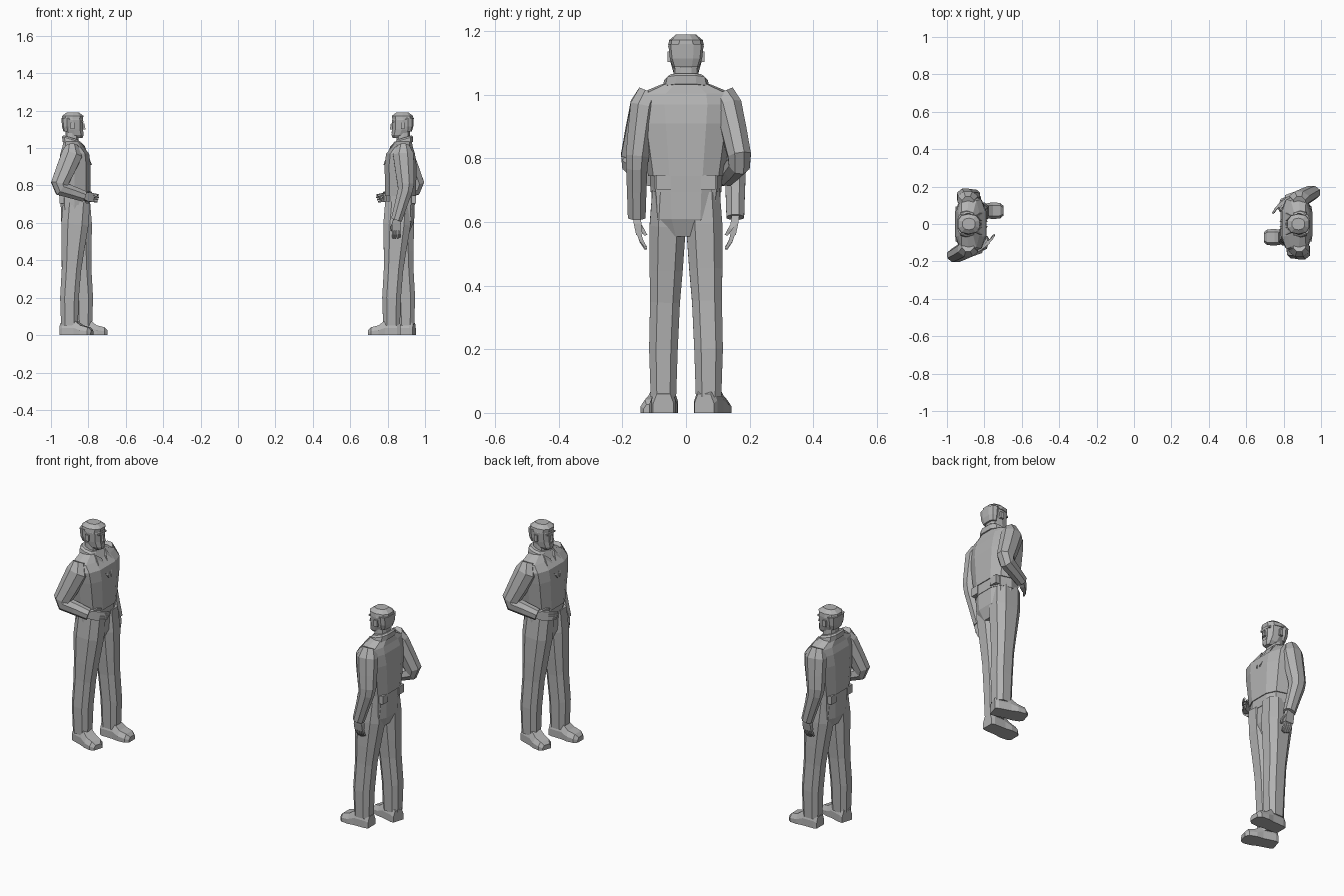
import bpy, bmesh, math
from mathutils import Vector, Matrix

cube = bpy.data.objects.get("Cube")
if cube:
    bpy.data.objects.remove(cube, do_unlink=True)

shade = (.45, .45, .45, 1)
grey = bpy.data.materials.new("plain grey")
grey.use_nodes = True
grey.diffuse_color = shade
grey.node_tree.nodes["Principled BSDF"].inputs["Base Color"].default_value = shade
parts = []
forward, sideways, up = Matrix.Identity(3)
SQUARE = ((-1, -1), (1, -1), (1, 1), (-1, 1))


def skin(name, rings):
    """Bridge closed rings of points into a flat-shaded, capped solid."""
    bm = bmesh.new()
    loops = [[bm.verts.new(point) for point in ring] for ring in rings]
    for lower, upper in zip(loops, loops[1:]):
        for i in range(len(lower)):
            bm.faces.new((lower[i - 1], lower[i], upper[i], upper[i - 1]))
    bm.faces.new(loops[0])
    bm.faces.new(loops[-1])
    bmesh.ops.recalc_face_normals(bm, faces=bm.faces)
    mesh = bpy.data.meshes.new(name)
    bm.to_mesh(mesh)
    bm.free()
    mesh.materials.append(grey)
    obj = bpy.data.objects.new(name, mesh)
    bpy.context.collection.objects.link(obj)
    parts.append(obj)


def oval(centre, u, v, sides, power):
    """Rounded polygon whose extents reach u and v."""
    def soft(value):
        return math.copysign(abs(value) ** power, value)
    turn = math.pi / sides
    reach = soft(math.cos(turn))
    angles = [turn + 2 * turn * i for i in range(sides)]
    return [centre + (u * soft(math.cos(angle)) + v * soft(math.sin(angle))) / reach
            for angle in angles]


def stack(name, rows, sides=10, power=.7, tilt=0):
    """Level rings, each given as height, forward shift, depth and width."""
    lean = forward + up * tilt
    skin(name, [oval(Vector((shift, 0, height)), lean * depth, sideways * width, sides, power)
                for height, shift, depth, width in rows])


def limb(name, rows, power):
    """Rings square to a path, each given as point, width and depth."""
    path = [row[0] for row in rows]
    rings = []
    for i, (point, width, depth) in enumerate(rows):
        ahead = path[min(i + 1, len(path) - 1)]
        along = (ahead - path[max(i - 1, 0)]).normalized()
        across = (sideways - along * along.dot(sideways)).normalized()
        rings.append(oval(point, across * width, along.cross(across) * depth, 8, power))
    skin(name, rings)


def block(name, centre, size, taper=1):
    centre, half = Vector(centre), Vector(size) / 2
    skin(name, [[centre + Vector((i * half.x * k, j * half.y * k, side * half.z))
                 for i, j in SQUARE] for side, k in ((-1, 1), (1, taper))])


def hand(side, wrist, along, across, curl):
    """Palm, four slightly curled fingers and a thumb."""
    along.normalize()
    across = (across - along * along.dot(across)).normalized()
    curl = (curl - along * along.dot(curl)).normalized()
    flat = along.cross(across)

    def bar(name, spots):
        skin(name, [[point + across * i * width + flat * j * thick for i, j in SQUARE]
                    for point, width, thick in spots])

    knuckle = wrist + along * .055
    bar(side + "_palm", [(wrist - along * .01, .016, .012), (wrist + along * .02, .024, .012),
                         (knuckle, .024, .01)])
    for finger in range(4):
        root = knuckle + across * (.018 - .012 * finger)
        reach = along * (.05 - .004 * abs(finger - 1))
        bar(f"{side}_finger", [(root, .005, .007), (root + reach / 2 + curl * .004, .005, .006),
                               (root + reach + curl * .014, .004, .004)])
    base = wrist + (across + along) * .015
    tip = base + along * .045 + across * .01 + curl * .02
    middle = base.lerp(tip, .5) + across * .006
    bar(side + "_thumb", [(base, .007, .008), (middle, .006, .007), (tip, .004, .005)])


def arm(side, shoulder, elbow, wrist):
    """Sleeve that thins evenly from shoulder to cuff."""
    cap = shoulder + up * .045
    cap.y *= .86
    path = [shoulder, shoulder.lerp(elbow, .5), shoulder.lerp(elbow, .9),
            elbow.lerp(wrist, .1), elbow.lerp(wrist, .5), wrist]
    rows = [(cap, .035, .032)]
    for i, point in enumerate(path):
        thinning = i / len(path)
        rows.append((point, .042 - .017 * thinning, .055 - .031 * thinning))
    limb(side + "_sleeve", rows, 1)


# Jacket, belt and trouser seat
stack("jacket", [(.745, 0, .083, .115), (.91, 0, .085, .14), (.97, 0, .077, .148),
                 (1.005, -.01, .056, .14), (1.035, -.017, .043, .07)])
stack("belt", [(.695, 0, .077, .108), (.755, 0, .079, .11)])
stack("trouser_seat", [(.555, 0, .05, .07), (.61, 0, .073, .1), (.7, 0, .075, .106)])
for s in (-1, 1):
    block("belt_tab", (-.068, s * .07, .725), (.028, .045, .045))

# Collar and lapels
stack("collar", [(1.02, -.02, .046, .072), (1.047, -.02, .047, .066),
                 (1.056, -.02, .04, .055)], tilt=-.3)
for s in (-1, 1):
    front = [Vector((x, s * y, z)) for x, y, z in
             ((.03, .045, 1.035), (.062, .06, .99), (.092, .01, .91), (.054, .018, 1.01))]
    skin("lapel", [front, [point - forward * .03 for point in front]])

# Neck, head and hair
stack("neck", [(1.02, -.015, .036, .04), (1.09, -.015, .035, .038)])
stack("head", [(1.053, .018, .024, .022), (1.07, .004, .044, .038), (1.1, -.007, .051, .046),
               (1.15, -.01, .055, .051), (1.18, -.01, .04, .035)], power=.8)
stack("hair_top", [(1.152, -.013, .056, .054), (1.172, -.01, .057, .051),
                   (1.19, -.01, .033, .03)], power=.8)
stack("hair_back", [(1.088, -.038, .022, .04), (1.115, -.041, .027, .049),
                    (1.16, -.041, .03, .054)])

# Face
block("nose", (.045, 0, 1.115), (.026, .018, .034), taper=.5)
block("brow", (.036, 0, 1.142), (.02, .066, .008))
block("mouth", (.038, 0, 1.085), (.02, .03, .008))
block("chin", (.032, 0, 1.064), (.022, .026, .016))
for s in (-1, 1):
    block("ear", (-.012, s * .052, 1.12), (.02, .012, .034))

# Legs in a short stride, and shoes with the right toe turned out
for side, s, toe_out in (("left", 1, 0), ("right", -1, -.3)):
    rows = []
    for height, width, depth in ((.71, .052, .072), (.59, .057, .073), (.45, .052, .06),
                                 (.35, .047, .052), (.2, .045, .05), (.05, .04, .045)):
        drop = min(1, (.71 - height) / .5)
        ankle = Vector((.01 + s * .038 * drop, s * (.053 + .018 * drop), height))
        rows.append((ankle, width, depth))
    limb(side + "_leg", rows, .75)
    ankle.z = 0
    place = Matrix.Translation(ankle) @ Matrix.Rotation(toe_out, 4, "Z")
    skin(side + "_shoe", [[place @ Vector((reach, width * i, height * j)) for i, j in
                           ((-1, 0), (-1, .5), (-.65, 1), (.65, 1), (1, .5), (1, 0))]
                          for reach, height, width in
                          ((-.047, .06, .032), (-.03, .078, .038), (.035, .078, .039),
                           (.07, .052, .045), (.11, .042, .041), (.127, .026, .026))])

# Left arm hanging, right arm bent across the waist
shoulder = Vector((-.015, .133, .965))
wrist = Vector((.022, .155, .615))
arm("left", shoulder, Vector((-.03, .155, .79)), wrist)
hand("left", wrist, sideways * -.15 - up, forward, -sideways)
shoulder.y *= -1
wrist = Vector((.05, -.128, .742))
arm("right", shoulder, Vector((-.09, -.172, .79)), wrist)
hand("right", wrist, forward + sideways * .7 - up * .15, up, sideways)

# Twin figure facing the first
for obj in list(parts):
    twin = obj.copy()
    twin.name = "second_" + obj.name
    bpy.context.collection.objects.link(twin)
    twin.matrix_world = Matrix.Translation(forward * .869) @ Matrix.Rotation(math.pi, 4, "Z")
    obj.matrix_world = Matrix.Translation(forward * -.873)
